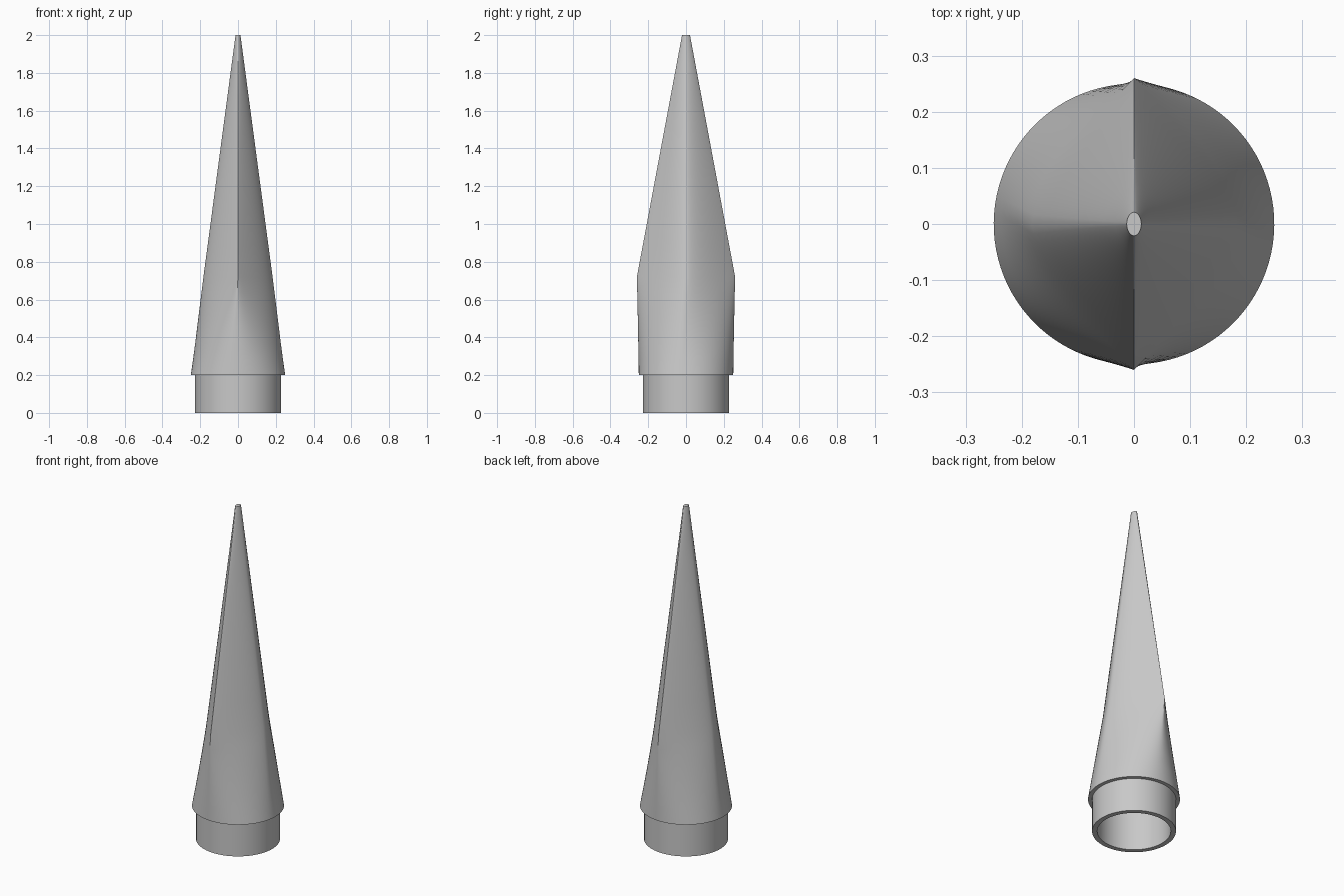
import bpy, bmesh, math

cube = bpy.data.objects.get("Cube")
if cube:
    bpy.data.objects.remove(cube, do_unlink=True)

grey = bpy.data.materials.new("plain_grey")
grey.use_nodes = True
colour = (0.58, 0.58, 0.58, 1)
grey.diffuse_color = colour
grey.node_tree.nodes["Principled BSDF"].inputs["Base Color"].default_value = colour

SIDES = 96
TWIST = math.radians(8)


def ellipse(rx, ry, z, twist=0.0):
    """Closed elliptical ring, optionally turned about z."""
    angles = [math.tau * i / SIDES - twist for i in range(SIDES)]
    return [(rx * math.cos(a), ry * math.sin(a), z) for a in angles]


def lens(rx, ry, z):
    """Closed ring with sharp tips at front and back and rounded flanks."""
    ring = []
    for i in range(SIDES):
        a = math.tau * i / SIDES
        x = rx * max(0.0, 1 - abs(math.sin(a)) ** 1.4)
        ring.append((math.copysign(x, math.cos(a)), ry * math.sin(a), z))
    return ring


def blend(low, high, steps):
    """Rings on straight rulings from low up to, but without, high."""
    return [[tuple(p + (q - p) * s / steps for p, q in zip(a, b))
             for a, b in zip(low, high)] for s in range(steps)]


def loft(name, rings, cap_end=False, closed=False):
    """Skin a stack of rings into one smooth, sharp-edged object."""
    bm = bmesh.new()
    loops = [[bm.verts.new(p) for p in ring] for ring in rings]
    pairs = list(zip(loops, loops[1:]))
    if closed:
        pairs.append((loops[-1], loops[0]))
    for low, high in pairs:
        for i in range(SIDES):
            j = (i + 1) % SIDES
            bm.faces.new((low[i], low[j], high[j], high[i]))
    if cap_end:
        bm.faces.new(loops[-1])
    bmesh.ops.remove_doubles(bm, verts=bm.verts[:], dist=0.00002)
    bmesh.ops.recalc_face_normals(bm, faces=bm.faces[:])
    mesh = bpy.data.meshes.new(name)
    bm.to_mesh(mesh)
    bm.free()
    mesh.materials.append(grey)
    obj = bpy.data.objects.new(name, mesh)
    bpy.context.collection.objects.link(obj)
    bpy.ops.object.select_all(action="DESELECT")
    obj.select_set(True)
    bpy.context.view_layer.objects.active = obj
    bpy.ops.object.shade_smooth_by_angle(angle=math.radians(30))
    return obj


# Hollow tapering body: round foot, pinched shoulder, small blunt tip
foot = ellipse(0.25, 0.25, 0.2, TWIST)
shoulder = lens(0.183, 0.26, 0.72)
tip = ellipse(0.013, 0.021, 2.0)
outside = blend(foot, shoulder, 6) + blend(shoulder, tip, 8) + [tip]

cavity_foot = ellipse(0.2, 0.2, 0.2, TWIST)
cavity_shoulder = lens(0.145, 0.2, 0.72)
cavity_tip = ellipse(0.004, 0.006, 1.85)
inside = (blend(cavity_foot, cavity_shoulder, 6)
          + blend(cavity_shoulder, cavity_tip, 8) + [cavity_tip])
# From the tip of the cavity down, round the foot, then up the outside
loft("tapered_body", inside[::-1] + outside, cap_end=True)

# Open tube that plugs into the body's foot
loft("socket_collar", [ellipse(0.2, 0.2, 0.0), ellipse(0.228, 0.228, 0.0),
                       ellipse(0.228, 0.228, 0.2), ellipse(0.2, 0.2, 0.2)],
     closed=True)
